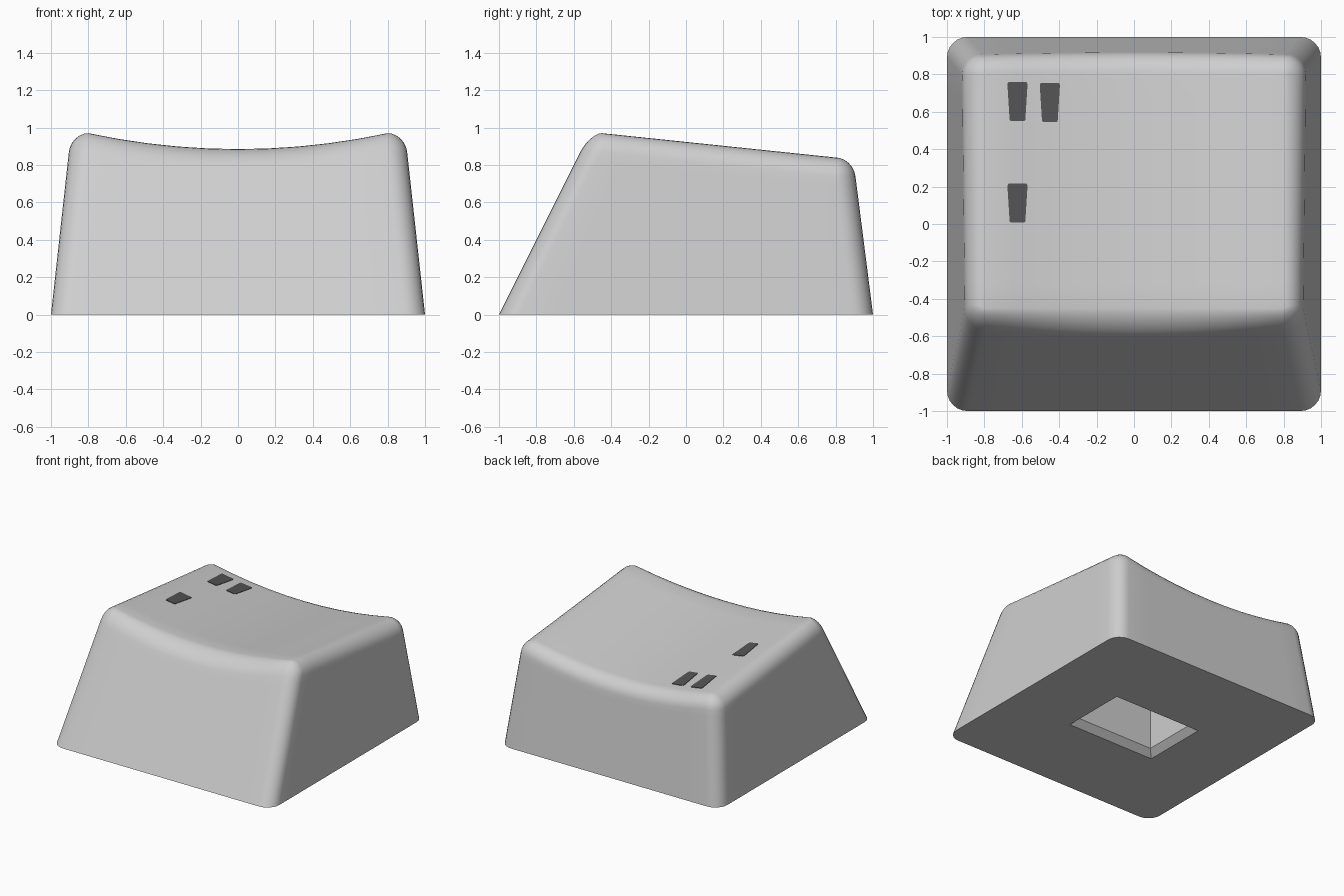
import bpy, bmesh, math

if "Cube" in bpy.data.objects:
    bpy.data.objects.remove(bpy.data.objects["Cube"])

N, K = 10, 6                    # segments per side and per corner
IN_X, IN_F, IN_B = 0.8, -0.45, 0.8   # flat limits of the dished top


def material(name, value):
    m = bpy.data.materials.new(name)
    m.diffuse_color = (value, value, value, 1)
    m.use_nodes = True
    m.node_tree.nodes["Principled BSDF"].inputs["Base Color"].default_value = m.diffuse_color
    return m


def top_z(x, y):
    """Tilted, cylindrically dished top surface."""
    return 0.885 + 0.085 * (x / 0.8) ** 2 - 0.104 * (y + 0.45)


def finish(name, bm, mat):
    bmesh.ops.remove_doubles(bm, verts=bm.verts, dist=1e-4)
    bmesh.ops.recalc_face_normals(bm, faces=bm.faces)
    mesh = bpy.data.meshes.new(name)
    bm.to_mesh(mesh)
    bm.free()
    ob = bpy.data.objects.new(name, mesh)
    bpy.context.collection.objects.link(ob)
    mesh.materials.append(mat)
    bpy.ops.object.select_all(action='DESELECT')
    ob.select_set(True)
    bpy.context.view_layer.objects.active = ob
    bpy.ops.object.shade_smooth_by_angle(angle=math.radians(30))
    return ob


# Rounded square outline: core position (u, v) plus outward direction (nx, ny)
outline = []
for side in range(4):
    a = side * math.pi / 2
    c, s = round(math.cos(a)), round(math.sin(a))
    for i in range(1, N):
        t = -1 + 2 * i / N
        outline.append((c - s * t, s + c * t, c, s))
    for k in range(K + 1):
        b = a + k / K * math.pi / 2
        outline.append((c - s, s + c, math.cos(b), math.sin(b)))


def place(p, hx, front, back, r, z):
    u, v, nx, ny = p
    x = u * (hx - r) + r * nx
    y = (front + r) + (v + 1) / 2 * (back - front - 2 * r) + r * ny
    return (x, y, z)


def wall(p, z):
    """Point on the sloping side walls at height z."""
    return place(p, 1 - 0.11 * z, -1 + 0.5 * z, 1 - 0.127 * z, 0.11, z)


def edge_height(p):
    return top_z(p[0] * IN_X, IN_F + (p[1] + 1) / 2 * (IN_B - IN_F))


def fillet(p, t):
    """Rounded rim running from the wall to the dished top."""
    z = edge_height(p)
    a, b = wall(p, z - 0.1), wall(p, z)
    c = place(p, IN_X, IN_F, IN_B, 0, z)
    wa, wb, wc = (1 - t) ** 2, 1.414 * t * (1 - t), t * t
    return tuple((wa * i + wb * j + wc * k) / (wa + wb + wc)
                 for i, j, k in zip(a, b, c))


# Body: pocket ceiling, chamfered pocket opening, base, walls, rounded rim
rings = [[place(p, hx, -hy, hy, 0, z) for p in outline]
         for hx, hy, z in ((0.35, 0.225, 0.5), (0.35, 0.225, 0.05), (0.4, 0.275, 0))]
rings += [[wall(p, f * (edge_height(p) - 0.1)) for p in outline] for f in (0, 0.06, 0.94)]
rings += [[fillet(p, i / 6) for p in outline] for i in range(7)]

bm = bmesh.new()
rows = [[bm.verts.new(co) for co in ring] for ring in rings]
for lo, hi in zip(rows, rows[1:]):
    for i in range(len(outline)):
        j = (i + 1) % len(outline)
        bm.faces.new((lo[i], lo[j], hi[j], hi[i]))
bm.faces.new(rows[0])

# Dished top as a grid that meets the rim
grid = []
for j in range(N + 1):
    y = IN_F + j / N * (IN_B - IN_F)
    xs = [IN_X * (-1 + 2 * i / N) for i in range(N + 1)]
    grid.append([bm.verts.new((x, y, top_z(x, y))) for x in xs])
for r0, r1 in zip(grid, grid[1:]):
    for i in range(N):
        bm.faces.new((r0[i], r0[i + 1], r1[i + 1], r1[i]))
finish("keycap_body", bm, material("light_grey", 0.62))

# Tapered painted marks lying on the top
dark = material("dark_grey", 0.09)
half = [(0.036, -0.105), (0.042, -0.098), (0.054, 0.094), (0.048, 0.105)]
shape = half + [(-x, y) for x, y in reversed(half)]
for n, (cx, cy) in enumerate([(-0.623, 0.655), (-0.45, 0.65), (-0.623, 0.112)]):
    bm = bmesh.new()
    low, high = [[bm.verts.new((cx + x, cy + y, top_z(cx + x, cy + y) + dz))
                  for x, y in shape] for dz in (-0.004, 0.004)]
    bm.faces.new(low[::-1])
    bm.faces.new(high)
    for i in range(len(shape)):
        j = (i + 1) % len(shape)
        bm.faces.new((low[i], low[j], high[j], high[i]))
    finish(f"top_mark_{n + 1}", bm, dark)
